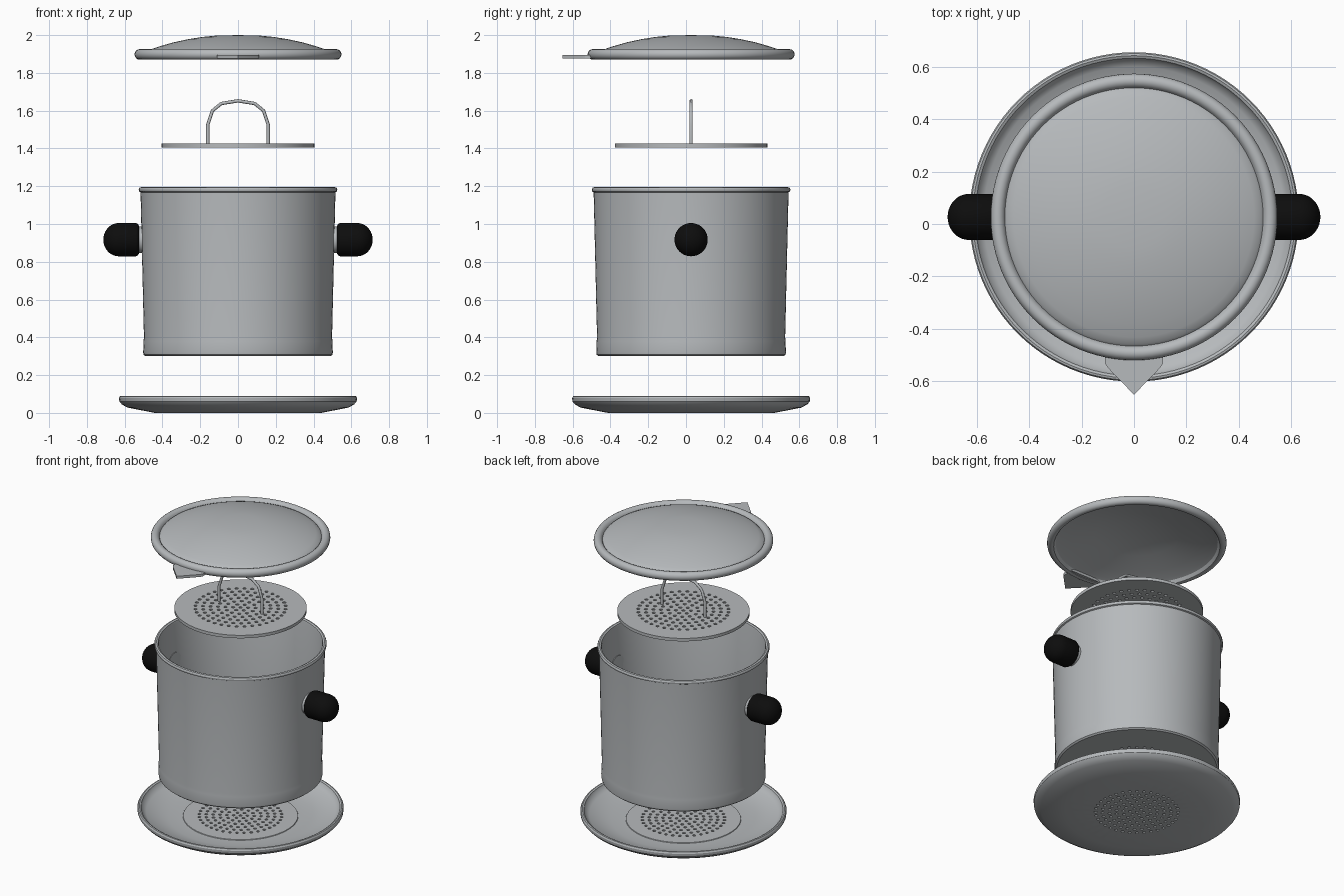
import bpy, bmesh, math
from mathutils import Vector, Matrix

if "Cube" in bpy.data.objects:
    bpy.data.objects.remove(bpy.data.objects["Cube"])

CY = 0.027  # shared axis of the round parts


def material(name, rgb):
    m = bpy.data.materials.new(name)
    m.use_nodes = True
    m.diffuse_color = (*rgb, 1)
    m.node_tree.nodes["Principled BSDF"].inputs["Base Color"].default_value = (*rgb, 1)
    return m


steel = material("brushed steel", (0.47, 0.49, 0.505))
black = material("black plastic", (0.004, 0.004, 0.004))


def finish(name, bm, mat, angle=30):
    bmesh.ops.recalc_face_normals(bm, faces=bm.faces)
    mesh = bpy.data.meshes.new(name)
    bm.to_mesh(mesh)
    bm.free()
    mesh.materials.append(mat)
    ob = bpy.data.objects.new(name, mesh)
    bpy.context.collection.objects.link(ob)
    smooth(ob, angle)
    return ob


def smooth(ob, angle=30):
    bpy.ops.object.select_all(action="DESELECT")
    ob.select_set(True)
    bpy.context.view_layer.objects.active = ob
    bpy.ops.object.shade_smooth_by_angle(angle=math.radians(angle))


def lathe(name, profile, mat, segments=96, matrix=Matrix.Translation((0, CY, 0)), angle=30):
    """Spin a closed (radius, height) profile around the z axis."""
    bm = bmesh.new()
    verts = [bm.verts.new((r, 0, z)) for r, z in profile]
    edges = [bm.edges.new(p) for p in zip(verts, verts[1:])]
    bmesh.ops.spin(bm, geom=verts + edges, cent=(0, 0, 0), axis=(0, 0, 1),
                   angle=math.tau, steps=segments, use_duplicate=False)
    bmesh.ops.remove_doubles(bm, verts=bm.verts, dist=0.0003)
    bm.transform(matrix)
    return finish(name, bm, mat, angle)


def perforate(ob, z, spacing, radius=0.01, rings=6):
    """Cut concentric rings of round holes through a disc."""
    bm = bmesh.new()
    for ring in range(rings + 1):
        count = max(1, 6 * ring)
        for i in range(count):
            a = math.tau * (i + 0.5 * (ring % 2)) / count
            pos = (ring * spacing * math.cos(a), CY + ring * spacing * math.sin(a), z)
            bmesh.ops.create_cone(bm, cap_ends=True, segments=10, radius1=radius,
                                  radius2=radius, depth=0.1, matrix=Matrix.Translation(pos))
    cutter = finish(ob.name + "_hole_cutter", bm, steel)
    mod = ob.modifiers.new("holes", "BOOLEAN")
    mod.object, mod.operation, mod.solver = cutter, "DIFFERENCE", "EXACT"
    bpy.context.view_layer.objects.active = ob
    bpy.ops.object.modifier_apply(modifier=mod.name)
    bpy.data.objects.remove(cutter)
    smooth(ob)


# Saucer with a shallow well and a stepped centre
saucer = lathe("saucer", [
    (0, 0), (0.44, 0), (0.585, 0.028), (0.615, 0.045), (0.628, 0.06), (0.63, 0.078),
    (0.625, 0.088), (0.617, 0.09), (0.607, 0.085), (0.6, 0.07), (0.575, 0.05),
    (0.44, 0.022), (0.352, 0.02), (0.35, 0.024), (0, 0.024)], steel)
perforate(saucer, 0.01, 0.042)

# Brewing pot, open at the top
pot = lathe("brewing_pot", [
    (0, 0.3), (0.49, 0.3), (0.5, 0.308), (0.502, 0.32), (0.5, 0.38), (0.498, 0.4),
    (0.516, 1.168), (0.524, 1.172), (0.526, 1.182), (0.522, 1.192), (0.512, 1.195),
    (0.502, 1.19), (0.499, 1.178), (0.483, 0.4), (0.483, 0.32), (0, 0.32)], steel)
perforate(pot, 0.31, 0.045)

# Side knobs on short steel collars
for side, label in ((1, "left"), (-1, "right")):
    turn = Matrix.Translation((0, CY, 0.917)) @ Matrix.Rotation(side * math.pi / 2, 4, "Y")
    dome = [(0.088 * math.cos(a), 0.632 + 0.081 * math.sin(a))
            for a in (math.pi / 2 * i / 10 for i in range(11))]
    lathe(label + "_knob", [(0, 0.525), (0.074, 0.525), (0.083, 0.53), (0.088, 0.54)] + dome,
          black, 40, turn, 40)
    lathe(label + "_knob_collar", [(0, 0.49), (0.07, 0.49), (0.07, 0.527), (0, 0.527)],
          steel, 40, turn)

# Press disc
press = lathe("press_disc", [(0, 1.405), (0.404, 1.405), (0.404, 1.425), (0, 1.425)], steel)
perforate(press, 1.415, 0.046, 0.011)

# Bent wire handle of the press
half = [(0.16, 1.41), (0.16, 1.525), (0.135, 1.6), (0.088, 1.638)]
path = [(-x, z) for x, z in half] + [(0, 1.652)] + half[::-1]
curve = bpy.data.curves.new("press_handle", "CURVE")
curve.dimensions = "3D"
curve.bevel_depth = 0.009
curve.bevel_resolution = 3
curve.use_fill_caps = True
spline = curve.splines.new("POLY")
spline.points.add(len(path) - 1)
for point, (x, z) in zip(spline.points, path):
    point.co = (x, CY, z, 1)
curve.materials.append(steel)
bpy.context.collection.objects.link(bpy.data.objects.new("press_handle", curve))

# Domed lid with a rolled rim
rim = [(0.521 + 0.027 * math.cos(a), 1.898 + 0.028 * math.sin(a))
       for a in (math.radians(-120 + 24 * i) for i in range(12))]
lathe("lid", [
    (0, 1.985), (0.13, 1.98), (0.26, 1.957), (0.4, 1.92), (0.47, 1.902), (0.494, 1.893)]
    + rim + [(0.494, 1.905), (0.485, 1.914), (0.46, 1.925), (0.41, 1.942),
             (0.34, 1.962), (0.26, 1.979), (0.19, 1.99), (0.12, 1.997), (0, 2.0)], steel)

# Pointed thumb tab at the front of the lid
bm = bmesh.new()
outline = [(-0.11, -0.46), (-0.11, -0.535), (-0.1, -0.55), (0, -0.653),
           (0.1, -0.55), (0.11, -0.535), (0.11, -0.46)]
face = bm.faces.new([bm.verts.new((x, y, 1.877)) for x, y in outline])
grown = bmesh.ops.extrude_face_region(bm, geom=[face])["geom"]
bmesh.ops.translate(bm, vec=Vector((0, 0, 0.017)),
                    verts=[g for g in grown if isinstance(g, bmesh.types.BMVert)])
finish("lid_tab", bm, steel)
